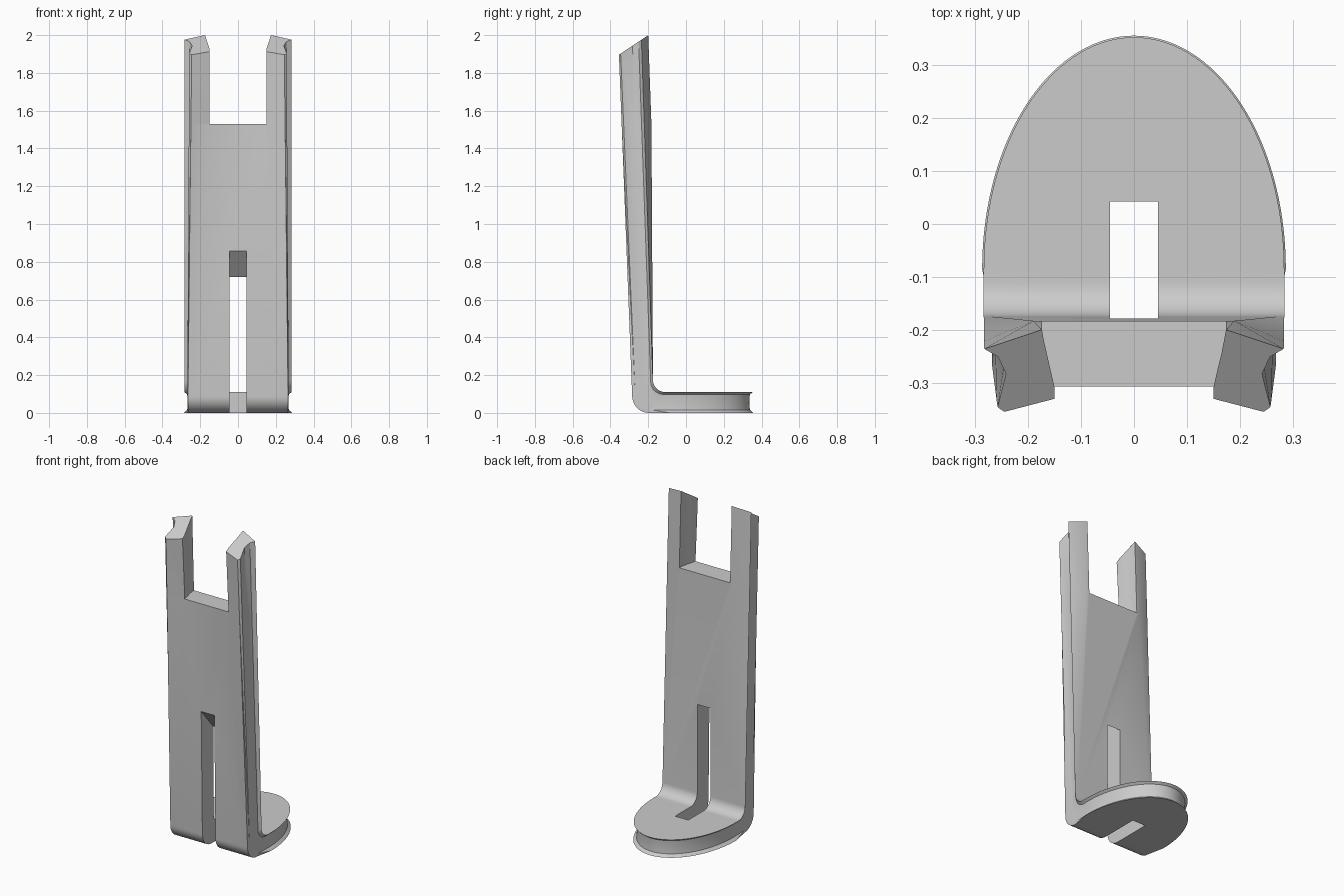
import bpy, bmesh
from math import sin, cos, radians

cube = bpy.data.objects.get("Cube")
if cube:
    bpy.data.objects.remove(cube, do_unlink=True)

grey = bpy.data.materials.new("plain grey")
grey.use_nodes = True
colour = (0.6, 0.6, 0.6, 1)
grey.diffuse_color = colour
grey.node_tree.nodes["Principled BSDF"].inputs["Base Color"].default_value = colour

THICK = 0.11
# Grooved edge, from the upper/back skin to the lower/front skin: depth, inset
EDGE = [(0, 0.003), (0.012, 0.018), (0.055, 0.021), (0.094, 0.018), (THICK, 0)]
# The same edge where the upright begins and ends: x, and y at the top
START_X = [0.284, 0.268, 0.262, 0.268, 0.265]
TOP_XY = [(0.283, -0.236), (0.257, -0.251), (0.242, -0.283), (0.258, -0.346), (0.245, -0.355)]


def mix(a, b, t):
    return a + (b - a) * t


def slant(y):
    """Height of the sloping top end."""
    return 2 + 0.67 * (y + 0.2)


def ring(edge, front, back):
    """Closed section from its right half: edge points and two fold points."""
    half = [back] + edge + [front]
    return half + [(-x, y, z) for x, y, z in reversed(half)]


def base_ring(angle):
    edge = [((0.287 - d) * cos(angle), -0.085 + (0.441 - d) * sin(angle), THICK - h)
            for h, d in EDGE]
    (xb, yb, zb), (xf, yf, zf) = edge[0], edge[-1]
    return ring(edge, (xf * 0.85, yf, zf), (xb * 0.95, yb, zb))


def bend_ring(angle):
    edge = []
    for (h, d), x in zip(EDGE, START_X):
        t = h / THICK
        r = mix(0.065, 0.09, t)
        edge.append((x, mix(-0.11, -0.195, t) - r * sin(angle), mix(0.175, 0.09, t) - r * cos(angle)))
    (xb, yb, zb), (xf, yf, zf) = edge[0], edge[-1]
    return ring(edge, (0.225, yf, zf), (0.27, yb, zb))


def upright_ring(z, front, back):
    """Section of the upright at height z, or at the slanted end when z is None."""
    edge = []
    for (h, d), x0, (x1, y1) in zip(EDGE, START_X, TOP_XY):
        z0 = mix(0.175, 0.09, h / THICK)
        t = 1 if z is None else (z - z0) / (slant(y1) - z0)
        edge.append((mix(x0, x1, t), mix(-0.175 - h, y1, t), slant(y1) if z is None else z))
    folds = [(x, y, slant(y) if z is None else z) for x, y in (front, back)]
    return ring(edge, *folds)


# Body: one skin running from the rounded toe, around the bend, up to the prongs
rings = [base_ring(radians(90 - 3 * i)) for i in range(31)]
rings += [bend_ring(radians(9 * i)) for i in range(11)]
rings += [upright_ring(1.53, (0.149, -0.307), (0.19, -0.183)),
          upright_ring(None, (0.149, -0.33), (0.175, -0.2))]
bm = bmesh.new()
loops = [[bm.verts.new(p) for p in r] for r in rings]
count = len(loops[0])
for a, b in zip(loops, loops[1:]):
    for i in range(count):
        j = (i + 1) % count
        bm.faces.new((a[i], a[j], b[j], b[i]))
bm.faces.new(loops[-1])
bmesh.ops.remove_doubles(bm, verts=bm.verts, dist=0.0002)
bmesh.ops.triangulate(bm, faces=[f for f in bm.faces if len(f.verts) > 3])
bmesh.ops.recalc_face_normals(bm, faces=bm.faces)


def make_object(name, bm):
    mesh = bpy.data.meshes.new(name)
    bm.to_mesh(mesh)
    bm.free()
    mesh.materials.append(grey)
    ob = bpy.data.objects.new(name, mesh)
    bpy.context.collection.objects.link(ob)
    return ob


def make_prism(name, outline, offset):
    """Solid cutter: an outline pushed along an offset."""
    bm = bmesh.new()
    face = bm.faces.new([bm.verts.new(p) for p in outline])
    out = bmesh.ops.extrude_face_region(bm, geom=[face])
    bmesh.ops.translate(bm, vec=offset, verts=[v for v in out["geom"] if isinstance(v, bmesh.types.BMVert)])
    bmesh.ops.recalc_face_normals(bm, faces=bm.faces)
    ob = make_object(name, bm)
    ob.hide_render = True
    return ob


body = make_object("bracket_body", bm)

# Slot through the base and lower upright, with a sloping ceiling
side = [(0.045, -0.1), (0.04, 0.3), (-0.1, 0.3), (-0.1, 0.627), (-0.4, 0.977), (-0.4, -0.1)]
slot = make_prism("slot_cutter", [(-0.045, y, z) for y, z in side], (0.09, 0, 0))

# Notch between the prongs, wider at the back with curved walls
wall = [(0.15, -0.5), (0.15, -0.31), (0.159, -0.27), (0.168, -0.235), (0.174, -0.2), (0.176, 0)]
plan = wall + [(-x, y) for x, y in reversed(wall)]
notch = make_prism("notch_cutter", [(x, y, 1.53) for x, y in plan], (0, 0, 1))

bpy.context.view_layer.objects.active = body
body.select_set(True)
for cutter in (slot, notch):
    cut = body.modifiers.new(cutter.name, "BOOLEAN")
    cut.operation = "DIFFERENCE"
    cut.solver = "EXACT"
    cut.object = cutter
    bpy.ops.object.modifier_apply(modifier=cut.name)
    bpy.data.objects.remove(cutter, do_unlink=True)
bpy.ops.object.shade_smooth_by_angle(angle=radians(25))
